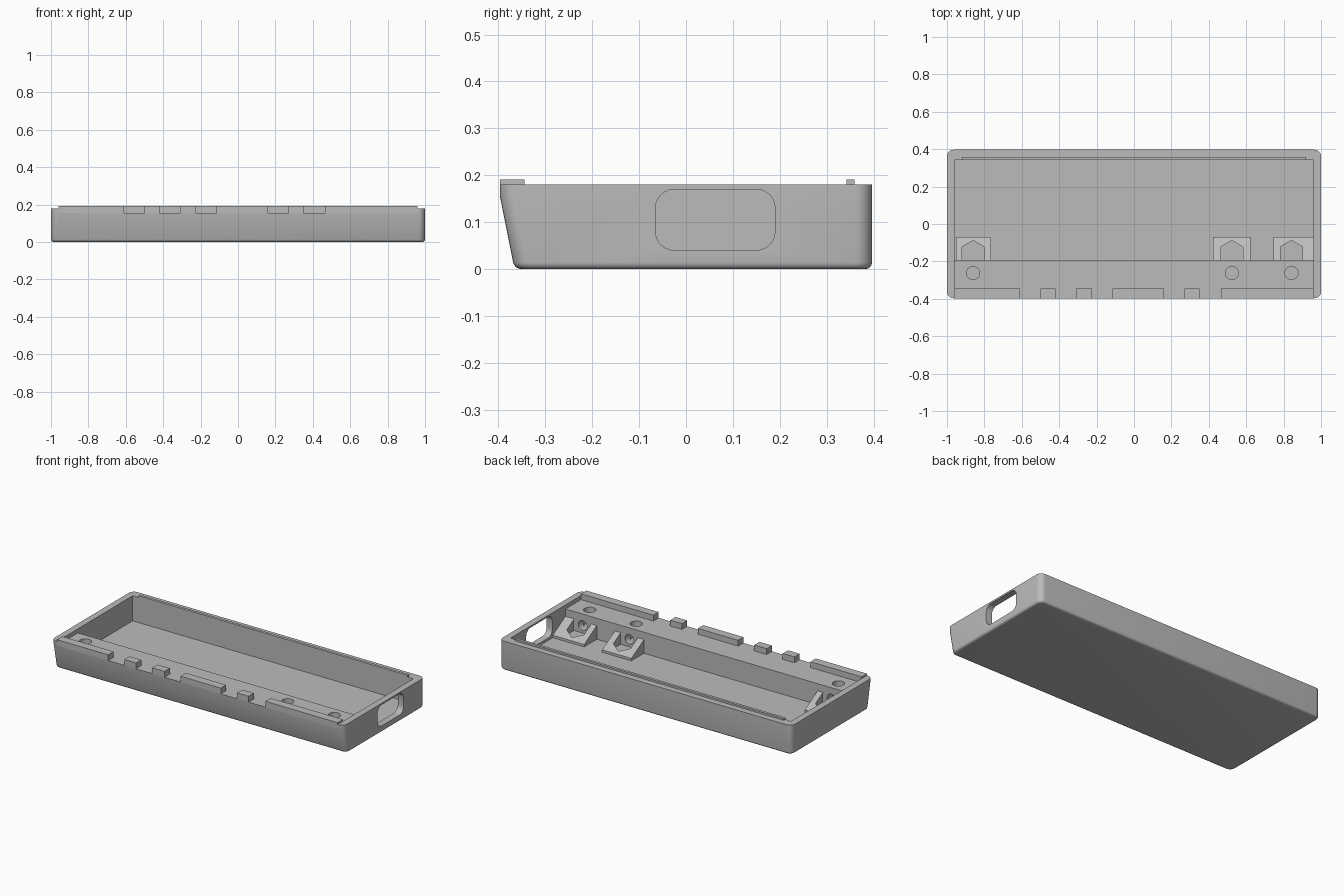
import bpy, bmesh, math
from mathutils import Matrix

if "Cube" in bpy.data.objects:
    bpy.data.objects.remove(bpy.data.objects["Cube"], do_unlink=True)

grey = bpy.data.materials.new("plain grey")
grey.use_nodes = True
grey.diffuse_color = (0.5, 0.5, 0.5, 1)
grey.node_tree.nodes["Principled BSDF"].inputs["Base Color"].default_value = (0.5, 0.5, 0.5, 1)


def finish(bm, name):
    bmesh.ops.recalc_face_normals(bm, faces=bm.faces)
    mesh = bpy.data.meshes.new(name)
    bm.to_mesh(mesh)
    bm.free()
    mesh.materials.append(grey)
    ob = bpy.data.objects.new(name, mesh)
    bpy.context.collection.objects.link(ob)
    return ob


def extrude_x(profile, x0, x1):
    """Solid from a (y, z) profile running from x0 to x1."""
    bm = bmesh.new()
    face = bm.faces.new([bm.verts.new((x0, y, z)) for y, z in profile])
    out = bmesh.ops.extrude_face_region(bm, geom=[face])
    moved = [g for g in out["geom"] if isinstance(g, bmesh.types.BMVert)]
    bmesh.ops.translate(bm, vec=(x1 - x0, 0, 0), verts=moved)
    bmesh.ops.recalc_face_normals(bm, faces=bm.faces)
    return bm


def box(name, x0, x1, y0, y1, z0, z1):
    return finish(extrude_x([(y0, z0), (y1, z0), (y1, z1), (y0, z1)], x0, x1), name)


def prism(name, sides, radius, centre, depth, rotation):
    bm = bmesh.new()
    bmesh.ops.create_cone(bm, cap_ends=True, segments=sides, radius1=radius, radius2=radius,
                          depth=depth, matrix=Matrix.Translation(centre) @ rotation)
    return finish(bm, name)


def cut(target, cutter):
    cutter.hide_render = True
    mod = target.modifiers.new("cut", 'BOOLEAN')
    mod.operation = 'DIFFERENCE'
    mod.solver = 'EXACT'
    mod.object = cutter
    bpy.context.view_layer.objects.active = target
    bpy.ops.object.modifier_apply(modifier=mod.name)
    bpy.data.objects.remove(cutter, do_unlink=True)


def smooth(ob):
    bpy.ops.object.select_all(action='DESELECT')
    ob.select_set(True)
    bpy.context.view_layer.objects.active = ob
    bpy.ops.object.shade_smooth_by_angle(angle=math.radians(30))


HALF, BACK, RIM, LEDGE, FLOOR = 0.96, 0.397, 0.18, 0.155, 0.025
LEDGE_Y = -0.193
UPRIGHT = Matrix.Identity(4)

# Tray body: leaning front, rounded corners and rounded bottom edge
bm = extrude_x([(-BACK, RIM), (-BACK, LEDGE), (-0.366, 0), (BACK, 0), (BACK, RIM)], -1, 1)
corners = [e for e in bm.edges if abs(e.verts[0].co.x - e.verts[1].co.x) < 1e-5
           and abs(e.verts[0].co.z - e.verts[1].co.z) > 0.01]
bmesh.ops.bevel(bm, geom=corners, offset=0.035, segments=6, profile=0.5, affect='EDGES')
bottom = [e for e in bm.edges if all(abs(v.co.z) < 1e-4 for v in e.verts)]
bmesh.ops.bevel(bm, geom=bottom, offset=0.014, segments=4, profile=0.5, affect='EDGES')
tray = finish(bm, "tray_body")

# Main cavity and the lowered front ledge
cut(tray, box("cavity_cutter", -HALF, HALF, LEDGE_Y, 0.342, FLOOR, 0.4))
cut(tray, box("ledge_cutter", -HALF, HALF, -0.6, -0.1, LEDGE, 0.4))

# Rounded window through the right-hand end
bm = extrude_x([(-0.065, 0.04), (0.19, 0.04), (0.19, 0.17), (-0.065, 0.17)], 0.9, 1.1)
long_edges = [e for e in bm.edges if abs(e.verts[0].co.x - e.verts[1].co.x) > 0.1]
bmesh.ops.bevel(bm, geom=long_edges, offset=0.04, segments=6, profile=0.5, affect='EDGES')
cut(tray, finish(bm, "window_cutter"))

# Nut holders behind the ledge, each with screw holes and a hexagonal pocket
holders = [(-0.86, -0.953, -0.765), (0.523, 0.423, 0.623), (0.842, 0.745, HALF)]
for i, (x, x0, x1) in enumerate(holders):
    cut(tray, prism("hole_cutter", 32, 0.035, (x, -0.262, 0.155), 0.2, UPRIGHT))
    cut(tray, prism("side_hole_cutter", 24, 0.03, (x, -0.21, 0.085), 0.1,
                    Matrix.Rotation(math.pi / 2, 4, 'X')))
    profile = [(LEDGE_Y, FLOOR), (-0.07, FLOOR), (-0.07, 0.04), (LEDGE_Y, 0.11)]
    holder = finish(extrude_x(profile, x0, x1), f"nut_holder_{i + 1}")
    cut(holder, prism("hex_cutter", 6, 0.068, (x, -0.156, 0.138), 0.2, UPRIGHT))

# Raised tabs along the front edge
tabs = [(-HALF, -0.61), (-0.5, -0.42), (-0.31, -0.225), (-0.115, 0.16), (0.27, 0.35), (0.465, HALF)]
for i, (x0, x1) in enumerate(tabs):
    box(f"front_tab_{i + 1}", x0, x1, -BACK, -0.345, LEDGE, 0.191)

# Thin lip on the back wall
box("back_lip", -0.92, 0.92, 0.342, 0.359, RIM, 0.191)

smooth(tray)
